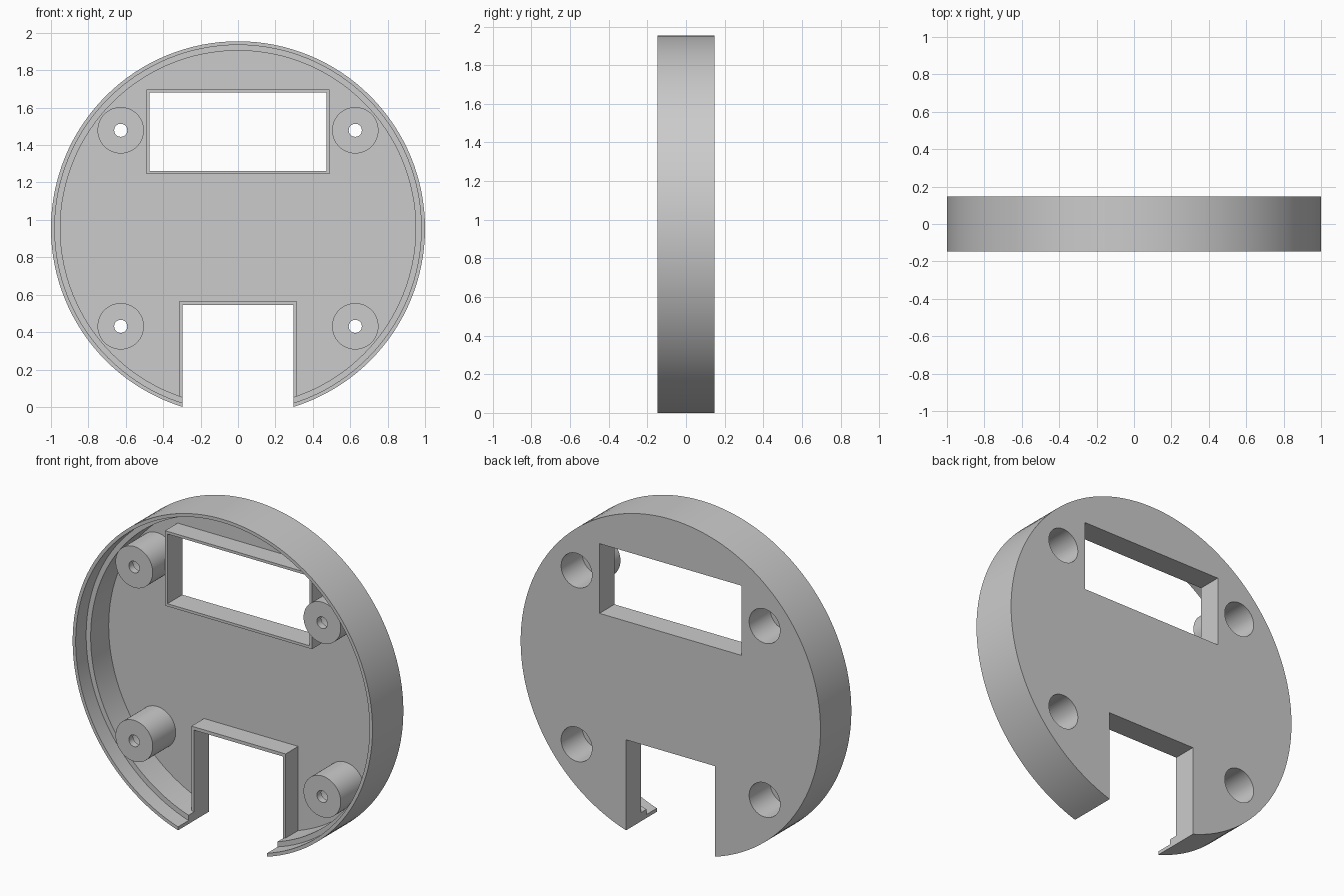
import bpy
import math

if "Cube" in bpy.data.objects:
    bpy.data.objects.remove(bpy.data.objects["Cube"], do_unlink=True)

CZ = 0.955                       # height of the disc centre
BACK, FRONT = 0.147, -0.147
FLOOR, LEDGE = 0.125, -0.047     # inside of the plate, step in the rim
FRAME, BOSS = 0.005, -0.094      # front ends of the frames and bosses
INSIDE = 0.136                   # overlap depth within the plate

grey = bpy.data.materials.new("plain grey")
grey.use_nodes = True
colour = (0.6, 0.6, 0.6, 1)
grey.diffuse_color = colour
grey.node_tree.nodes["Principled BSDF"].inputs["Base Color"].default_value = colour


def disc(name, radius, y0, y1, x=0, z=CZ, sides=128):
    """Cylinder lying along y."""
    bpy.ops.mesh.primitive_cylinder_add(
        vertices=sides, radius=radius, depth=abs(y1 - y0),
        location=(x, (y0 + y1) / 2, z), rotation=(math.pi / 2, 0, 0))
    ob = bpy.context.object
    ob.name = name
    return ob


def block(name, half_width, z0, z1, y0, y1):
    """Box centred on x."""
    bpy.ops.mesh.primitive_cube_add(size=1, location=(0, (y0 + y1) / 2, (z0 + z1) / 2))
    ob = bpy.context.object
    ob.name = name
    ob.scale = (half_width * 2, abs(y1 - y0), z1 - z0)
    bpy.ops.object.transform_apply(location=False, rotation=False, scale=True)
    return ob


def combine(target, tool, operation):
    """Apply a boolean and remove the tool."""
    tool.hide_render = True
    mod = target.modifiers.new(tool.name, 'BOOLEAN')
    mod.operation = operation
    mod.solver = 'EXACT'
    mod.object = tool
    bpy.context.view_layer.objects.active = target
    bpy.ops.object.modifier_apply(modifier=mod.name)
    bpy.data.objects.remove(tool, do_unlink=True)


# Round shell with a stepped rim
case = disc("round_case_cover", 1, BACK, FRONT)
combine(case, disc("rim_step", 0.98, LEDGE, -0.3), 'DIFFERENCE')
combine(case, disc("hollow", 0.95, FLOOR, -0.4), 'DIFFERENCE')

# Raised frames around the window and the bottom notch
combine(case, block("window_frame", 0.49, 1.245, 1.697, INSIDE, FRAME), 'UNION')
combine(case, block("notch_frame", 0.314, 0.04, 0.566, INSIDE, FRAME), 'UNION')

# Screw bosses, counterbored from the back
corners = [(x, CZ + dz) for x in (-0.627, 0.627) for dz in (-0.524, 0.524)]
for x, z in corners:
    combine(case, disc("screw_boss", 0.124, INSIDE, BOSS, x, z, 64), 'UNION')
for x, z in corners:
    combine(case, disc("counterbore", 0.103, 0.3, -0.053, x, z, 64), 'DIFFERENCE')
    combine(case, disc("screw_hole", 0.035, 0.3, -0.3, x, z, 32), 'DIFFERENCE')

# Openings
combine(case, block("window", 0.474, 1.261, 1.681, 0.5, -0.5), 'DIFFERENCE')
combine(case, block("notch", 0.297, -0.5, 0.546, 0.5, -0.5), 'DIFFERENCE')

# Finish
case.data.materials.clear()
case.data.materials.append(grey)
bpy.ops.object.select_all(action='DESELECT')
case.select_set(True)
bpy.context.view_layer.objects.active = case
bpy.ops.object.shade_smooth_by_angle(angle=math.radians(30))
